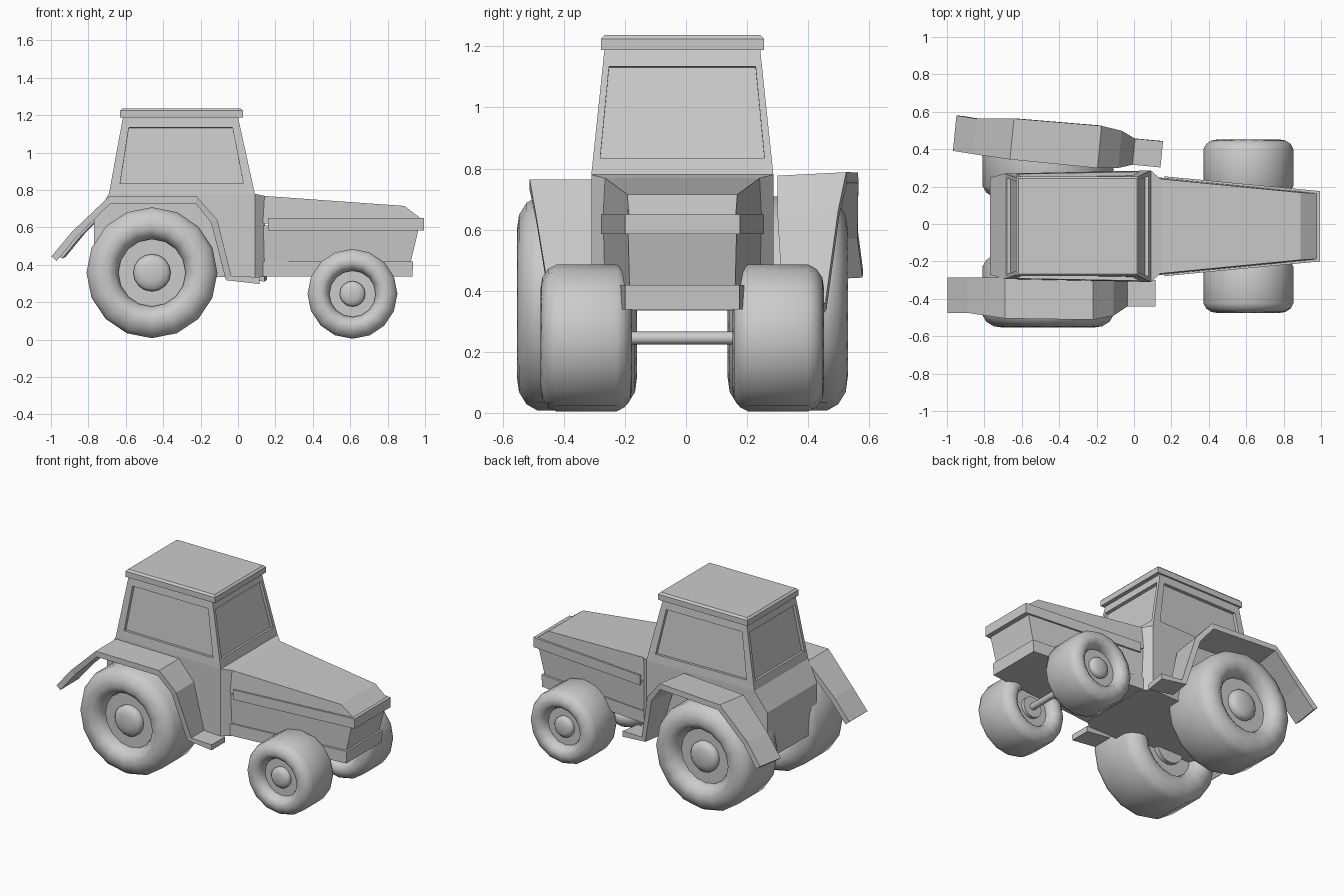
import bpy, bmesh, math
from mathutils import Vector, Matrix

if "Cube" in bpy.data.objects:
    bpy.data.objects.remove(bpy.data.objects["Cube"])

CY = -0.012  # the centre line of the tractor


def finish(name, bm, smooth=None):
    bmesh.ops.recalc_face_normals(bm, faces=bm.faces)
    me = bpy.data.meshes.new(name)
    bm.to_mesh(me)
    bm.free()
    ob = bpy.data.objects.new(name, me)
    bpy.context.collection.objects.link(ob)
    if smooth:
        bpy.ops.object.select_all(action='DESELECT')
        ob.select_set(True)
        bpy.context.view_layer.objects.active = ob
        bpy.ops.object.shade_smooth_by_angle(angle=math.radians(smooth))
    return ob


def loft(sections):
    """Sections along x: (x, z, half width) at the bottom, then the same at the top."""
    bm = bmesh.new()
    rings = []
    for xl, zl, wl, xh, zh, wh in sections:
        rings.append([bm.verts.new(p) for p in (
            (xl, CY - wl, zl), (xl, CY + wl, zl), (xh, CY + wh, zh), (xh, CY - wh, zh))])
    for a, b in zip(rings, rings[1:]):
        for i in range(4):
            j = (i + 1) % 4
            bm.faces.new((a[i], a[j], b[j], b[i]))
    bm.faces.new(rings[0])
    bm.faces.new(rings[-1])
    bmesh.ops.recalc_face_normals(bm, faces=bm.faces)
    return bm


def lathe(name, profile, centre, closed, seg=16):
    """Spin (radius, offset) points round the y axis."""
    bm = bmesh.new()
    rings = []
    for k in range(seg):
        a = 2 * math.pi * k / seg
        rings.append([bm.verts.new((centre[0] + r * math.sin(a), centre[1] + o,
                                    centre[2] + r * math.cos(a))) for r, o in profile])
    n = len(profile)
    for k in range(seg):
        a, b = rings[k], rings[(k + 1) % seg]
        for i in range(n if closed else n - 1):
            j = (i + 1) % n
            bm.faces.new((a[i], a[j], b[j], b[i]))
    bmesh.ops.remove_doubles(bm, verts=bm.verts, dist=1e-5)
    return finish(name, bm, 50)


def cut_window(bm, face, u, v, depth):
    """Frame one cab side and sink the glass."""
    normal = face.normal.copy()
    outer, inner, glass = [], [], []
    for l in face.loops:
        nx, pv = l.link_loop_next.vert.co, l.link_loop_prev.vert.co
        co = l.vert.co
        if abs(nx.z - co.z) > 0.1:
            vert, horiz = nx, pv
            diag = l.link_loop_next.link_loop_next.vert.co
        else:
            vert, horiz = pv, nx
            diag = l.link_loop_next.link_loop_next.vert.co
        p = co.lerp(vert, v).lerp(horiz.lerp(diag, v), u)
        outer.append(l.vert)
        inner.append(p)
    glass = [bm.verts.new(p - normal * depth) for p in inner]
    inner = [bm.verts.new(p) for p in inner]
    bm.faces.remove(face)
    for i in range(4):
        j = (i + 1) % 4
        bm.faces.new((outer[i], outer[j], inner[j], inner[i]))
        bm.faces.new((inner[i], inner[j], glass[j], glass[i]))
    bm.faces.new(glass)


# Cab with four sunken windows
bm = loft([(-0.69, 0.78, 0.282, -0.615, 1.19, 0.255), (0.09, 0.78, 0.298, 0.0, 1.19, 0.255)])
for f in [f for f in bm.faces if abs(f.normal.z) < 0.7]:
    cut_window(bm, f, 0.04 if abs(f.normal.x) > 0.7 else 0.065, 0.135, 0.02)
finish("cab", bm)

# Roof slab with a chamfered upper edge
bm = loft([(-0.63, 1.188, 0.267, -0.63, 1.237, 0.267), (0.027, 1.188, 0.267, 0.027, 1.237, 0.267)])
bmesh.ops.bevel(bm, geom=[e for e in bm.edges if all(v.co.z > 1.2 for v in e.verts)],
                offset=0.012, segments=1, affect='EDGES')
finish("roof", bm)

# Lower cab body with its sloped rear
finish("cab_base", loft([(-0.77, 0.335, 0.26, -0.77, 0.65, 0.26),
                         (-0.69, 0.335, 0.275, -0.69, 0.78, 0.282),
                         (0.09, 0.335, 0.298, 0.09, 0.78, 0.298)]))

# Tapered collar between cab and hood
finish("collar", loft([(0.09, 0.335, 0.298, 0.09, 0.78, 0.298),
                       (0.145, 0.335, 0.25, 0.145, 0.768, 0.25)]))

# Hood, in layers
finish("hood_upper", loft([(0.12, 0.62, 0.262, 0.12, 0.77, 0.255),
                           (0.89, 0.62, 0.187, 0.89, 0.715, 0.18),
                           (0.98, 0.62, 0.178, 0.975, 0.65, 0.175)]))
finish("hood_band", loft([(0.16, 0.585, 0.267, 0.16, 0.65, 0.267),
                          (0.995, 0.585, 0.188, 0.995, 0.65, 0.188)]))
finish("hood_lower", loft([(0.12, 0.38, 0.255, 0.12, 0.61, 0.26),
                           (0.915, 0.38, 0.172, 0.97, 0.61, 0.178)]))
finish("bumper_skirt", loft([(0.12, 0.338, 0.262, 0.12, 0.418, 0.262),
                             (0.932, 0.338, 0.187, 0.937, 0.418, 0.187)]))

# Wheels and axles
half_tyre = [(0.18, 0.13), (0.20, 0.17), (0.24, 0.197), (0.29, 0.19), (0.33, 0.165), (0.35, 0.13)]
tyre = half_tyre + [(r, -o) for r, o in reversed(half_tyre)]
rim = [(0, 0.165), (0.05, 0.162), (0.085, 0.152), (0.10, 0.135), (0.10, 0.115), (0.19, 0.115),
       (0.19, -0.115), (0.10, -0.115), (0.10, -0.145), (0, -0.145)]
for label, x, z, y, kr, kw in (("rear", -0.46, 0.358, 0.345, 1, 1),
                               ("front", 0.612, 0.245, 0.314, 0.686, 0.76)):
    for side, s in (("right", -1), ("left", 1)):
        c = (x, CY + s * y, z)
        lathe(f"{label}_tyre_{side}", [(r * kr, o * kw) for r, o in tyre], c, True)
        lathe(f"{label}_rim_{side}", [(r * kr, s * o * kw) for r, o in rim], c, False)
    lathe(f"{label}_axle", [(0, -y), (0.021, -y), (0.021, y), (0, y)], (x, CY, z), False, 12)

# Fenders running down into the steps: x, z, inner y, outer y
strip = [(-0.998, 0.445, 0.285, 0.475), (-0.89, 0.575, 0.285, 0.475), (-0.69, 0.765, 0.285, 0.505),
         (-0.22, 0.765, 0.285, 0.512), (-0.11, 0.64, 0.29, 0.49),
         (-0.035, 0.34, 0.30, 0.44), (0.115, 0.335, 0.30, 0.44)]
for side, s in (("right", -1), ("left", 1)):
    bm = bmesh.new()
    rows = []
    for i, (x, z, yi, yo) in enumerate(strip):
        a, b = strip[max(i - 1, 0)], strip[min(i + 1, len(strip) - 1)]
        n = Vector((b[1] - a[1], 0, a[0] - b[0])).normalized() * 0.037
        rows.append([bm.verts.new(p) for p in (
            (x, s * yi, z), (x, s * yo, z), (x + n.x, s * yo, z + n.z), (x + n.x, s * yi, z + n.z))])
    for a, b in zip(rows, rows[1:]):
        for i in range(4):
            j = (i + 1) % 4
            bm.faces.new((a[i], a[j], b[j], b[i]))
    bm.faces.new(rows[0])
    bm.faces.new(rows[-1])
    if s > 0:  # the left fender sits slightly askew
        pivot = Vector((-0.2, 0.29, 0.765))
        m = (Matrix.Translation(pivot + Vector((0.025, 0.012, 0.012))) @ Matrix.Rotation(-0.098, 4, 'Z')
             @ Matrix.Rotation(0.05, 4, 'X') @ Matrix.Translation(-pivot))
        bm.transform(m)
    finish(f"fender_{side}", bm)
